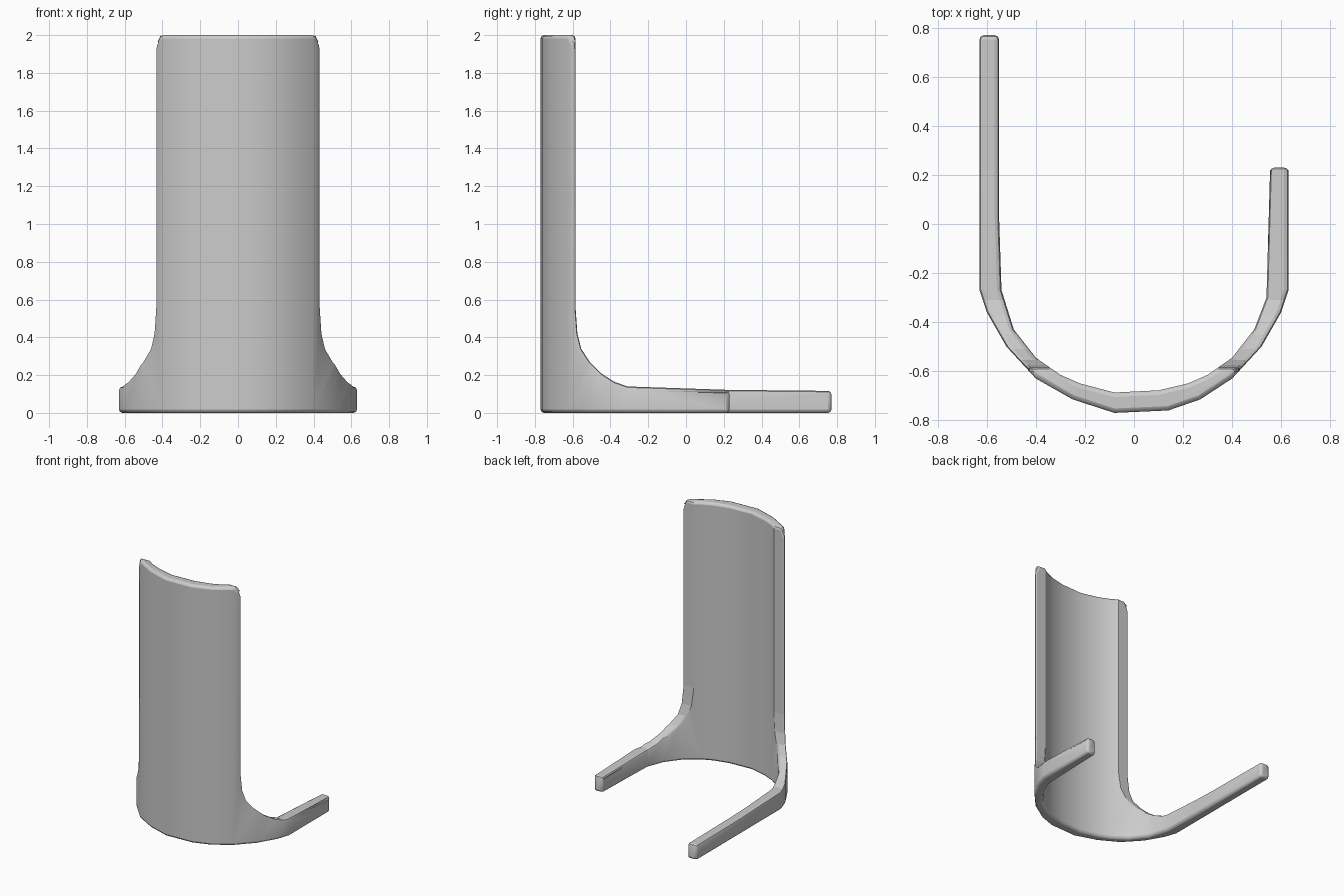
import bpy, bmesh
from mathutils import Vector

if "Cube" in bpy.data.objects:
    bpy.data.objects.remove(bpy.data.objects["Cube"])


def prism(name, pts, to3d, lo, hi):
    """Extrude a closed 2D profile; to3d maps (u, v, depth) to x, y, z."""
    bm = bmesh.new()
    base = [bm.verts.new(to3d(u, v, lo)) for u, v in pts]
    face = bm.faces.new(base)
    ext = bmesh.ops.extrude_face_region(bm, geom=[face])
    shift = Vector(to3d(0, 0, hi)) - Vector(to3d(0, 0, lo))
    bmesh.ops.translate(bm, vec=shift,
                        verts=[v for v in ext["geom"] if isinstance(v, bmesh.types.BMVert)])
    bmesh.ops.recalc_face_normals(bm, faces=bm.faces)
    mesh = bpy.data.meshes.new(name)
    bm.to_mesh(mesh)
    bm.free()
    ob = bpy.data.objects.new(name, mesh)
    bpy.context.collection.objects.link(ob)
    return ob


# U-shaped plan: outer curve left to right, inner curve back again
outer = [(-.63, .77), (-.63, -.27), (-.60, -.36), (-.52, -.50), (-.40, -.63), (-.25, -.715),
         (-.08, -.77), (.14, -.76), (.27, -.715), (.40, -.63), (.52, -.50), (.60, -.36),
         (.63, -.27), (.63, .23)]
inner = [(.555, .23), (.54, -.30), (.49, -.43), (.40, -.545), (.30, -.615), (.22, -.65),
         (.10, -.678), (-.08, -.687), (-.22, -.65), (-.30, -.615), (-.40, -.545),
         (-.49, -.43), (-.54, -.27), (-.55, .03), (-.55, .77)]
bracket = prism("curved_plate_with_arms", outer + inner, lambda u, v, d: (u, v, d), 0, 2)

# Side outline: tall plate, curved fillet, low arms
side = [(-.9, -.1), (.9, -.1), (.9, .115), (.22, .122), (-.31, .14), (-.38, .165), (-.45, .21),
        (-.51, .27), (-.555, .34), (-.575, .42), (-.585, .56), (-.585, 2.1), (-.9, 2.1)]
side_cut = prism("side_outline_cutter", side, lambda u, v, d: (d, u, v), -1, 1)

# Front outline: rounded upper corners of the plate
half = [(.8, -.1), (.8, 1.5), (.485, 1.5), (.455, 1.9), (.425, 1.965), (.36, 2.1)]
front = half + [(-x, z) for x, z in reversed(half)]
front_cut = prism("front_outline_cutter", front, lambda u, v, d: (u, d, v), -1, 1)

for cutter in (side_cut, front_cut):
    m = bracket.modifiers.new("trim", "BOOLEAN")
    m.operation, m.object, m.solver = "INTERSECT", cutter, "EXACT"
    cutter.hide_render = True
    cutter.hide_set(True)

# Softened rims
b = bracket.modifiers.new("soft_rim", "BEVEL")
b.width, b.segments, b.limit_method, b.angle_limit = .018, 2, "ANGLE", .75
b.use_clamp_overlap = False

bpy.context.view_layer.objects.active = bracket
bracket.select_set(True)
bpy.ops.object.shade_smooth_by_angle(angle=.7)
